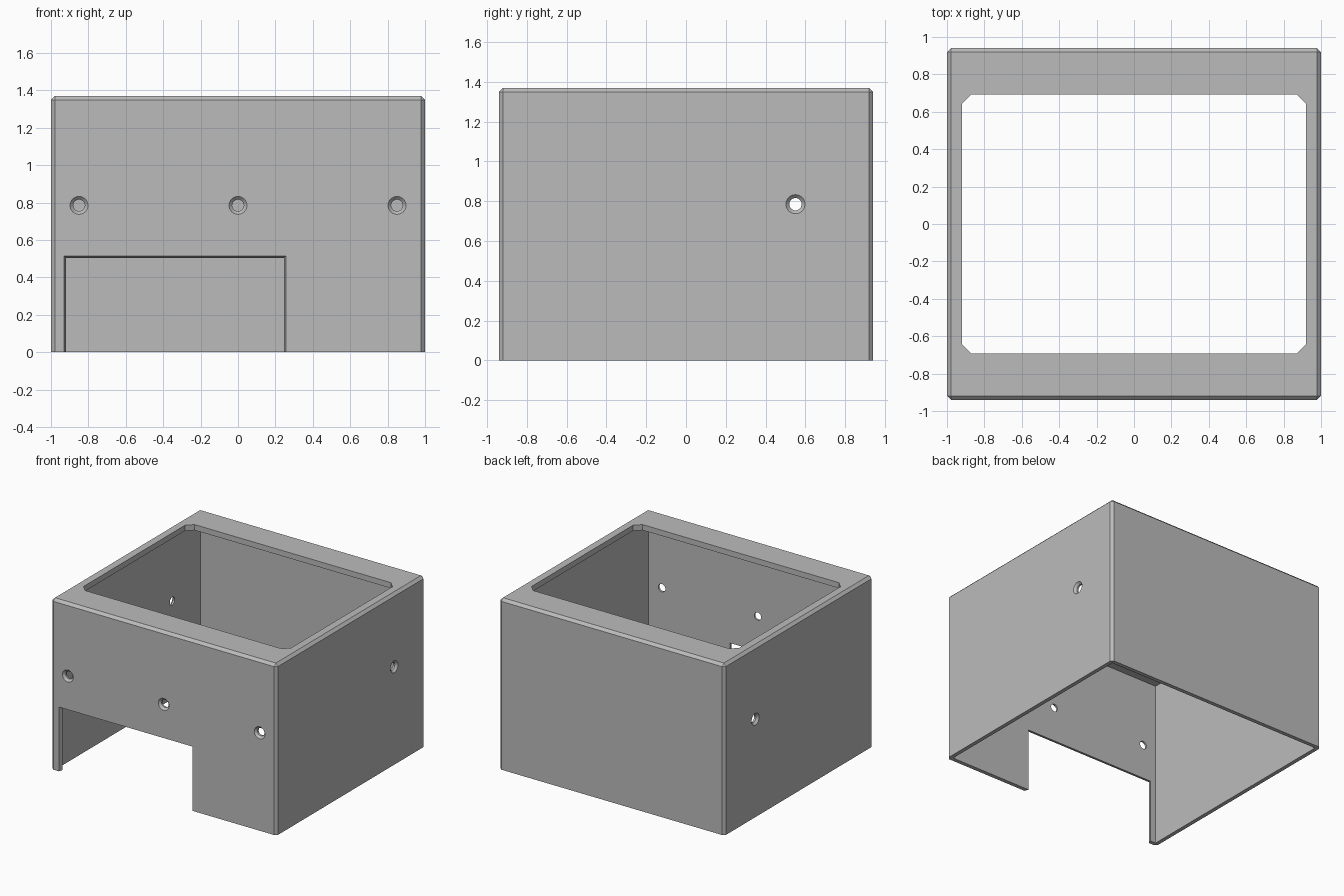
import bpy
import bmesh
from math import cos, sin, tau
from mathutils import Matrix, Vector

WIDTH, DEPTH, HEIGHT = 2.0, 1.88, 1.37
WALL, ROOF, CHAMFER = 0.032, 0.045, 0.021

if "Cube" in bpy.data.objects:
    bpy.data.objects.remove(bpy.data.objects["Cube"], do_unlink=True)

grey = bpy.data.materials.new("plain grey")
grey.use_nodes = True
colour = (0.5, 0.5, 0.5, 1)
grey.diffuse_color = colour
grey.node_tree.nodes["Principled BSDF"].inputs["Base Color"].default_value = colour


def make_object(name, bm):
    bmesh.ops.recalc_face_normals(bm, faces=bm.faces)
    mesh = bpy.data.meshes.new(name)
    bm.to_mesh(mesh)
    bm.free()
    mesh.materials.append(grey)
    obj = bpy.data.objects.new(name, mesh)
    bpy.context.collection.objects.link(obj)
    return obj


def loft(name, rings):
    """Closed solid through a series of matching outlines."""
    bm = bmesh.new()
    loops = [[bm.verts.new(p) for p in ring] for ring in rings]
    for a, b in zip(loops, loops[1:]):
        for i in range(len(a)):
            j = (i + 1) % len(a)
            bm.faces.new((a[i], a[j], b[j], b[i]))
    bm.faces.new(loops[0])
    bm.faces.new(loops[-1])
    return make_object(name, bm)


def chamfered_rect(x, y, cut, z):
    """Rectangle outline with its four corners cut off."""
    points = []
    for sx, sy in ((1, 1), (-1, 1), (-1, -1), (1, -1)):
        pair = [(sx * x, sy * (y - cut), z), (sx * (x - cut), sy * y, z)]
        points += pair if sx * sy > 0 else pair[::-1]
    return points


def rect(x, y, z):
    return [(x, y, z), (-x, y, z), (-x, -y, z), (x, -y, z)]


def screw_hole(name, position, inward):
    """Countersunk round cutter starting just outside the wall."""
    turn = Vector(inward).to_track_quat('Z', 'Y').to_matrix().to_4x4()
    place = Matrix.Translation(position) @ turn
    steps = ((0.058, -0.01), (0.031, 0.017), (0.031, 0.1))
    return loft(name, [[place @ Vector((r * cos(tau * i / 32), r * sin(tau * i / 32), d))
                        for i in range(32)] for r, d in steps])


# Outer shell: chamfered corner posts and chamfered top rim
hx, hy = WIDTH / 2, DEPTH / 2
shell = loft("enclosure_shell", [
    chamfered_rect(hx, hy, CHAMFER, 0),
    chamfered_rect(hx, hy, CHAMFER, HEIGHT - CHAMFER),
    chamfered_rect(hx - CHAMFER, hy - CHAMFER, 0.0005, HEIGHT)])

# Hollow interior, open at the bottom
cutters = [loft("cavity_cutter", [rect(hx - WALL, hy - WALL, -0.1),
                                  rect(hx - WALL, hy - WALL, HEIGHT - ROOF)])]

# Window in the roof with clipped corners
cutters.append(loft("roof_window_cutter", [chamfered_rect(0.92, 0.692, 0.05, z)
                                           for z in (HEIGHT - 0.2, HEIGHT + 0.1)]))

# Tapered notch at the bottom of the front wall
def notch_outline(depth):
    taper = 0.01 * depth / WALL
    left, right, top = -0.93 + taper, 0.257 - taper, 0.515 - taper
    y = -hy + depth
    return [(left, y, -0.1), (right, y, -0.1), (right, y, top), (left, y, top)]


cutters.append(loft("front_notch_cutter", [notch_outline(-WALL), notch_outline(2 * WALL)]))

# Screw holes: three in front, one in each side
for x in (-0.85, 0, 0.85):
    cutters.append(screw_hole("front_hole_cutter", (x, -hy, 0.785), (0, 1, 0)))
for side in (-1, 1):
    cutters.append(screw_hole("side_hole_cutter", (side * hx, 0.55, 0.785), (-side, 0, 0)))

# Cut everything out of the shell
bpy.context.view_layer.objects.active = shell
shell.select_set(True)
for cutter in cutters:
    cutter.hide_render = True
    mod = shell.modifiers.new(cutter.name, 'BOOLEAN')
    mod.operation = 'DIFFERENCE'
    mod.solver = 'EXACT'
    mod.object = cutter
    bpy.ops.object.modifier_apply(modifier=mod.name)
    bpy.data.objects.remove(cutter, do_unlink=True)
